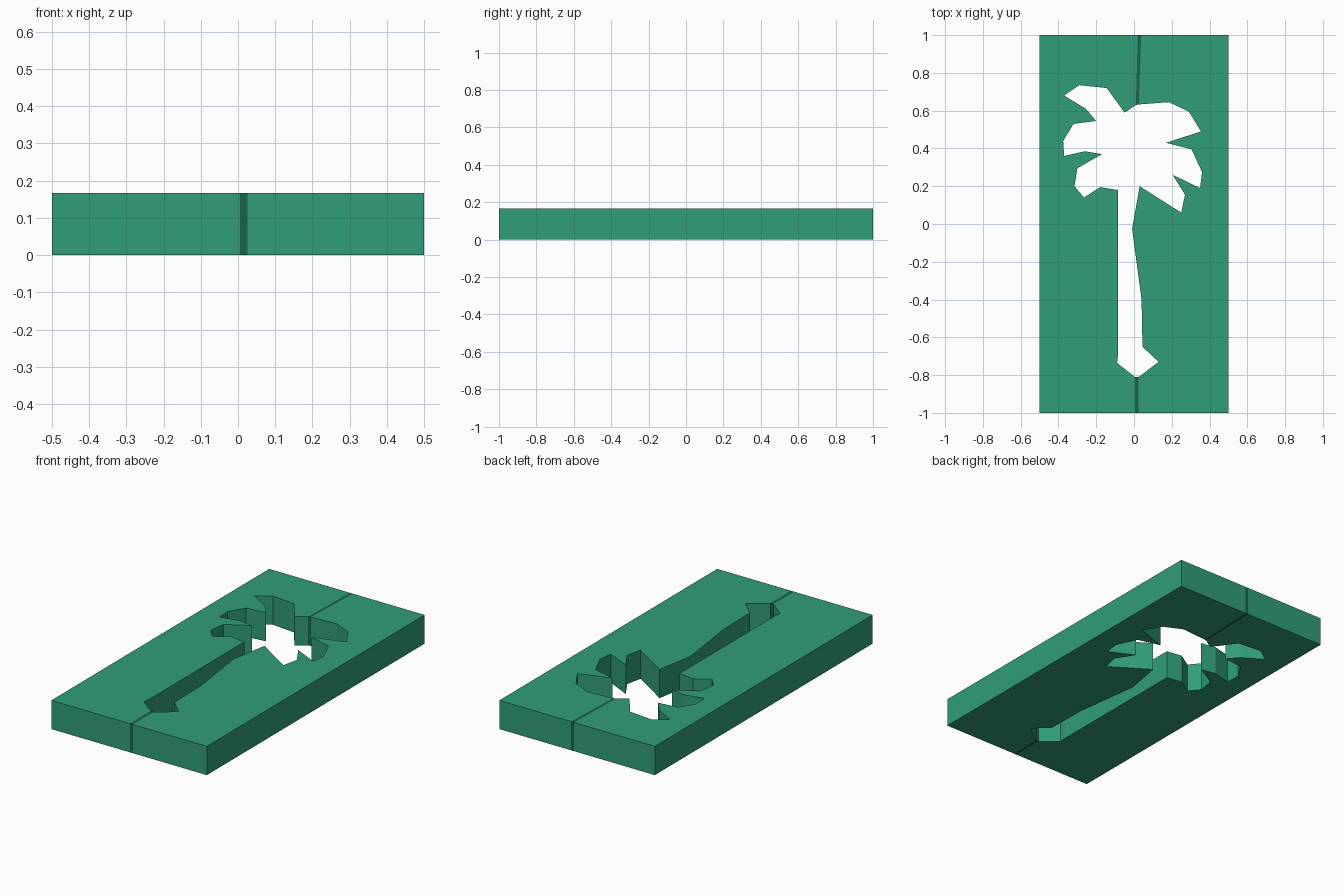
import bpy, bmesh

if "Cube" in bpy.data.objects:
    bpy.data.objects.remove(bpy.data.objects["Cube"])

H = 0.167

def material(name, color):
    m = bpy.data.materials.new(name)
    m.diffuse_color = color
    m.use_nodes = True
    m.node_tree.nodes["Principled BSDF"].inputs["Base Color"].default_value = m.diffuse_color
    return m

green = material("green", (0.03, 0.34, 0.19, 1))
dark = material("dark_green", (0.01, 0.12, 0.07, 1))

def slab(name, outline, z0, z1, mat):
    """Extrude a flat outline from z0 up to z1."""
    bm = bmesh.new()
    face = bm.faces.new([bm.verts.new((x, y, z0)) for x, y in outline])
    ext = bmesh.ops.extrude_face_region(bm, geom=[face])
    bmesh.ops.translate(bm, vec=(0, 0, z1 - z0),
                        verts=[v for v in ext["geom"] if isinstance(v, bmesh.types.BMVert)])
    bmesh.ops.recalc_face_normals(bm, faces=bm.faces)
    mesh = bpy.data.meshes.new(name)
    bm.to_mesh(mesh)
    bm.free()
    mesh.materials.append(mat)
    ob = bpy.data.objects.new(name, mesh)
    bpy.context.collection.objects.link(ob)
    return ob

# Left edge of the palm cutout, bottom to top
palm_left = [(0.005, -0.81), (-0.09, -0.735), (-0.085, -0.70), (-0.085, 0.18), (-0.18, 0.195),
             (-0.265, 0.14), (-0.315, 0.2), (-0.3, 0.295), (-0.17, 0.37), (-0.26, 0.385),
             (-0.37, 0.36), (-0.375, 0.44), (-0.32, 0.53), (-0.2, 0.545), (-0.255, 0.61),
             (-0.37, 0.68), (-0.29, 0.735), (-0.145, 0.72), (-0.05, 0.59), (0.01, 0.63)]
# Right edge of the palm cutout, bottom to top
palm_right = [(0.025, -0.81), (0.13, -0.73), (0.045, -0.65), (0.04, -0.4), (-0.01, -0.025),
              (0.03, 0.2), (0.25, 0.06), (0.27, 0.155), (0.205, 0.26), (0.35, 0.19),
              (0.36, 0.275), (0.305, 0.395), (0.17, 0.43), (0.355, 0.49), (0.29, 0.595),
              (0.185, 0.645), (0.025, 0.633)]

# Two plate halves around the cutout
slab("plate_left", [(-0.5, -1), (0.005, -1)] + palm_left + [(0.02, 1), (-0.5, 1)], 0, H, green)
slab("plate_right", [(0.5, -1), (0.025, -1)] + palm_right + [(0.038, 1), (0.5, 1)], 0, H, green)

# Narrow seam strips closing the plate at both ends
slab("seam_front", [(0.005, -1), (0.025, -1), (0.025, -0.81), (0.005, -0.81)], 0, H, dark)
slab("seam_back", [(0.01, 0.63), (0.025, 0.633), (0.038, 1), (0.02, 1)], 0, H, dark)
